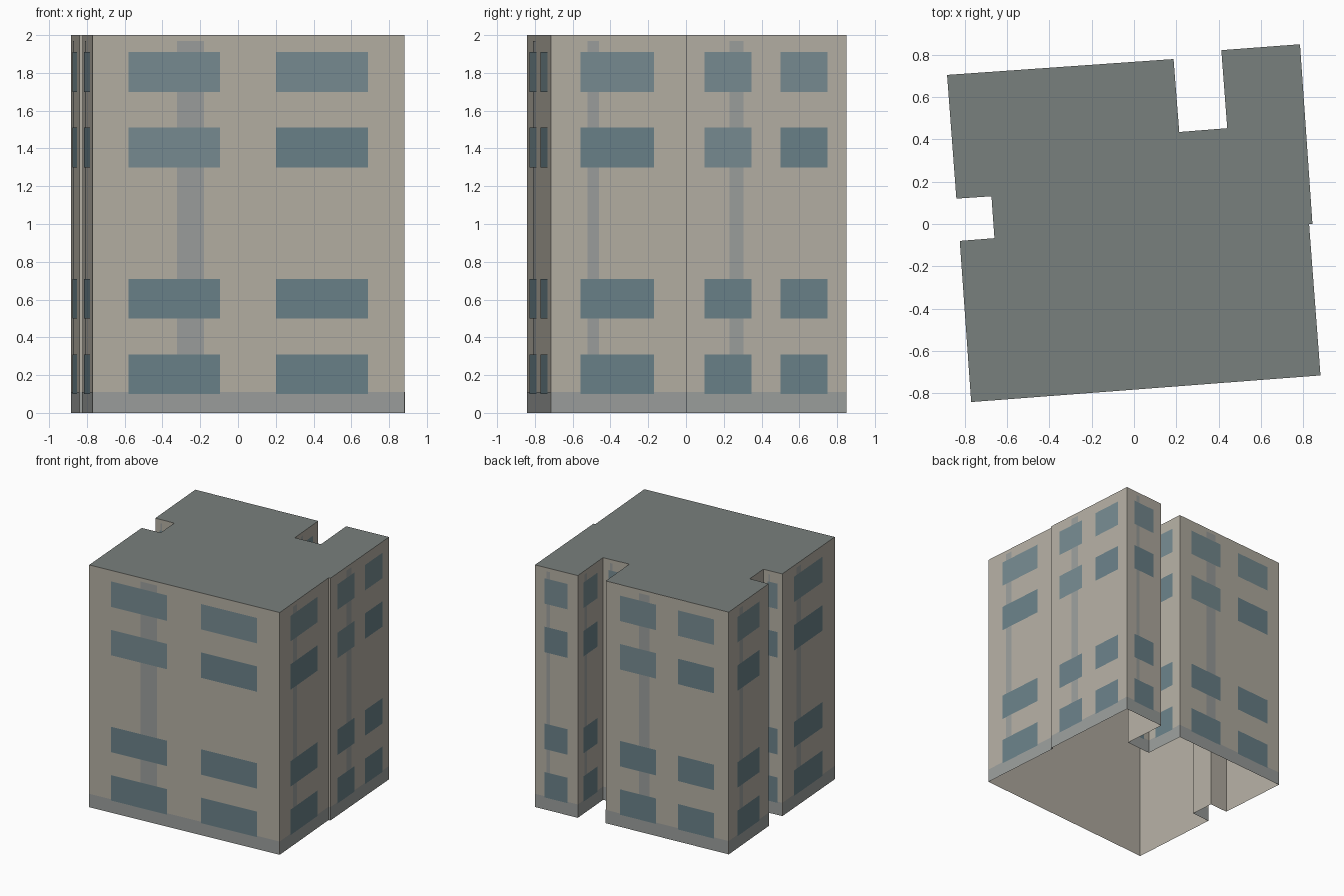
import bpy
from mathutils import Vector

if "Cube" in bpy.data.objects:
    bpy.data.objects.remove(bpy.data.objects["Cube"])

HEIGHT = 2.0
# Footprint, counter-clockwise from the front left corner
PLAN = [(-.77, -.842), (.882, -.716), (.828, 0), (.844, 0), (.785, .85), (.413, .822),
        (.441, .453), (.214, .435), (.187, .78), (-.884, .705), (-.84, .12),
        (-.674, .131), (-.66, -.067), (-.824, -.08)]
PLAN = [Vector((x, y, 0)) for x, y in PLAN]
ROWS = [(.10, .31), (.50, .71), (1.30, 1.51), (1.70, 1.91)]


def material(name, color):
    m = bpy.data.materials.new(name)
    m.diffuse_color = (*color, 1)
    m.use_nodes = True
    m.node_tree.nodes["Principled BSDF"].inputs["Base Color"].default_value = m.diffuse_color
    return m


def make(name, faces, mat):
    """Build one object from a list of polygons."""
    verts, polys = [], []
    for f in faces:
        polys.append(range(len(verts), len(verts) + len(f)))
        verts += f
    mesh = bpy.data.meshes.new(name)
    mesh.from_pydata(verts, [], [list(p) for p in polys])
    mesh.materials.append(mat)
    ob = bpy.data.objects.new(name, mesh)
    bpy.context.collection.objects.link(ob)
    return ob


def panel(a, b, u0, u1, z0, z1, off=0):
    """Upright rectangle on wall a-b, spanning fractions u0..u1 of its length."""
    d = b - a
    n = Vector((d.y, -d.x, 0)).normalized() * off
    p, q = a + d * u0 + n, a + d * u1 + n
    lo, hi = Vector((0, 0, z0)), Vector((0, 0, z1))
    return [p + lo, q + lo, q + hi, p + hi]


walls, base, strips, dark, light = [], [], [], [], []
for a, b in zip(PLAN, PLAN[1:] + PLAN[:1]):
    walls.append(panel(a, b, 0, 1, 0, HEIGHT))
    length = (b - a).length
    base.append(panel(a, b, 0, 1, 0, .11, .001))
    if length < .1:
        continue
    strips.append(panel(a, b, .27, .357, .11, 1.97, .001))
    # Wide walls carry two windows per floor, narrow ones a single window
    cols = [(.115, .408), (.587, .882)] if length > .8 else [(.22, .765)]
    for r, (z0, z1) in enumerate(ROWS):
        for c, (u0, u1) in enumerate(cols):
            pale = r == 3 or (r == 2 and c == 0 and len(cols) == 2)
            (light if pale else dark).append(panel(a, b, u0, u1, z0, z1, .002))

# Wall shell, open underneath
make("walls", walls, material("plaster", (.46, .43, .37)))
# Flat roof
make("roof", [[p + Vector((0, 0, HEIGHT)) for p in PLAN]], material("roofing", (.19, .215, .205)))
# Plinth band and vertical facade strips
trim = material("trim", (.33, .345, .335))
make("base_band", base, trim)
make("facade_strips", strips, trim)
# Window panes in two tints
make("windows_dark", dark, material("glass_dark", (.145, .22, .25)))
make("windows_light", light, material("glass_light", (.185, .26, .285)))
